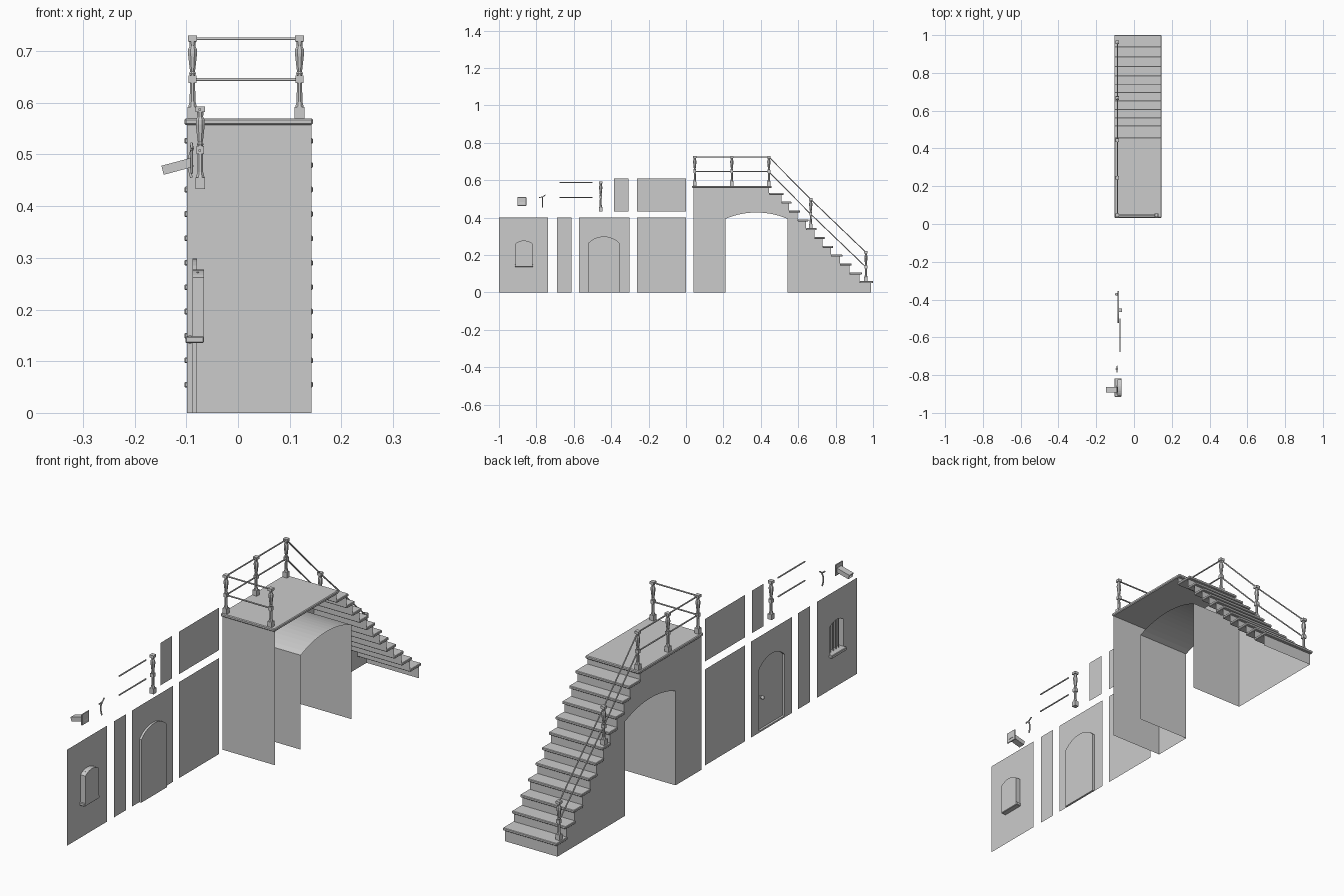
import bpy, bmesh, math
from mathutils import Vector, Matrix

if "Cube" in bpy.data.objects:
    bpy.data.objects.remove(bpy.data.objects["Cube"])


def finish(name, bm):
    mesh = bpy.data.meshes.new(name)
    bm.to_mesh(mesh)
    bm.free()
    ob = bpy.data.objects.new(name, mesh)
    bpy.context.collection.objects.link(ob)
    return ob


def add_box(bm, lo, hi):
    lo, hi = Vector(lo), Vector(hi)
    m = Matrix.Translation((lo + hi) / 2) @ Matrix.Diagonal((hi - lo).to_4d())
    return bmesh.ops.create_cube(bm, size=1, matrix=m)["verts"]


def box(name, lo, hi, bevel=0):
    bm = bmesh.new()
    add_box(bm, lo, hi)
    if bevel:
        bmesh.ops.bevel(bm, geom=bm.edges[:], offset=bevel, segments=1, affect='EDGES')
    return finish(name, bm)


def sheet(bm, x, *loops):
    """Flat wall at x from (y, z) loops; further loops are holes."""
    edges = []
    for loop in loops:
        vs = [bm.verts.new((x, y, z)) for y, z in loop]
        edges += [bm.edges.new((a, b)) for a, b in zip(vs, vs[1:] + vs[:1])]
    made = bmesh.ops.triangle_fill(bm, edges=edges, use_beauty=True)["geom"]
    for f in made:
        if isinstance(f, bmesh.types.BMFace):
            f.normal_update()
            if f.normal.x > 0:
                f.normal_flip()


def strip(bm, path, x0, x1, inward=False):
    """Sweep a (y, z) path across x."""
    a = [bm.verts.new((x0, y, z)) for y, z in path]
    b = [bm.verts.new((x1, y, z)) for y, z in path]
    for i in range(len(path) - 1):
        quad = [a[i], b[i], b[i + 1], a[i + 1]]
        bm.faces.new(quad[::-1] if inward else quad)


def arch(y0, y1, bottom, spring, rise, n=10):
    """Segmental arch outline, bottom left over the top to bottom right."""
    half = (y1 - y0) / 2
    r = (half * half + rise * rise) / (2 * rise)
    a = math.asin(half / r)
    pts = [(y0, bottom)]
    for i in range(n + 1):
        t = -a + 2 * a * i / n
        pts.append(((y0 + y1) / 2 + r * math.sin(t), spring + rise - r + r * math.cos(t)))
    return pts + [(y1, bottom)]


def rect(y0, y1, z0, z1):
    return [(y0, z0), (y0, z1), (y1, z1), (y1, z0)]


def rod(name, points, radius=.003):
    cu = bpy.data.curves.new(name, 'CURVE')
    cu.dimensions = '3D'
    cu.bevel_depth, cu.bevel_resolution, cu.use_fill_caps = radius, 1, True
    sp = cu.splines.new('POLY')
    sp.points.add(len(points) - 1)
    for p, co in zip(sp.points, points):
        p.co = (*co, 1)
    ob = bpy.data.objects.new(name, cu)
    bpy.context.collection.objects.link(ob)
    return ob


# Staircase dimensions
WALL_L, WALL_R = -.099, .142
EDGE_L, EDGE_R = -.104, .145
FRONT, DECK_END, DECK_LOW, DECK_TOP = .04, .457, .557, .57
NOSE, THICK = .012, .011
ends = [1, .94, .886, .836, .786, .742, .698, .654, .609, .563, .522]
tops = [.06 + .0472 * k for k in range(len(ends))]

# Platform and treads
box("platform", (EDGE_L, .033, DECK_LOW), (EDGE_R, DECK_END, DECK_TOP), .003)
outline = [(FRONT, 0), (FRONT, DECK_LOW), (DECK_END - NOSE, DECK_LOW)]
back = DECK_END - NOSE
for end, top in reversed(list(zip(ends, tops))):
    box("tread", (EDGE_L, back, top - THICK), (EDGE_R, end, top), .002)
    outline += [(back, top - THICK / 2), (end - NOSE, top - THICK / 2)]
    back = end - NOSE
outline.append((back, 0))

# Arched masonry under the stairs, open on the hidden side
passage = arch(.21, .543, 0, .393, .034, 14)
bm = bmesh.new()
sheet(bm, WALL_L, outline + passage[::-1])
strip(bm, outline, WALL_L, WALL_R)
strip(bm, passage, WALL_L, WALL_R, True)
finish("stair_walls", bm)


# Turned post: square blocks joined by an eight-sided spindle
def post_mesh():
    bm = bmesh.new()
    for h, z0, z1 in ((.0095, 0, .022), (.0075, .068, .083), (.009, .149, .16)):
        add_box(bm, (-h, -h, z0), (h, h, z1))
    profile = [(.009, .022), (.006, .033), (.0055, .068), (.0055, .083), (.007, .087),
               (.005, .091), (.006, .096), (.0095, .125), (.009, .134), (.006, .14), (.007, .149)]
    rings = []
    for r, z in profile:
        rings.append([bm.verts.new((r * math.cos(t), r * math.sin(t), z))
                      for t in (math.pi / 8 + math.pi / 4 * i for i in range(8))])
    for lo, hi in zip(rings, rings[1:]):
        for i in range(8):
            j = (i + 1) % 8
            bm.faces.new((lo[i], lo[j], hi[j], hi[i]))
    return finish("post", bm)


post = post_mesh()
post.location = (-.073, -.456, .433)
RAIL_X, CORNER_X = -.088, .119
line = [(RAIL_X, .047, DECK_TOP), (RAIL_X, .245, DECK_TOP), (RAIL_X, .443, DECK_TOP),
        (RAIL_X, .667, tops[6]), (RAIL_X, .962, tops[0])]
corner = (CORNER_X, .047, DECK_TOP)
for place in line + [corner]:
    p = post.copy()
    p.name = "railing_post"
    p.location = place
    bpy.context.collection.objects.link(p)

# Handrails
for name, h in (("lower_rail", .075), ("upper_rail", .154)):
    path = [corner] + line
    for a, b in zip(path, path[1:]):
        rod(name, [(x, y, z + h) for x, y, z in (a, b)])
    rod("loose_" + name, [(-.074, y, .433 + h) for y in (-.677, -.5)])

# Plain wall panels
PX = -.088
for y0, y1, z0, z1 in ((-.69, -.613, 0, .4), (-.263, 0, 0, .4),
                       (-.385, -.308, .433, .61), (-.263, 0, .433, .61)):
    bm = bmesh.new()
    sheet(bm, PX, rect(y0, y1, z0, z1))
    finish("wall_panel", bm)

# Door panel with recessed arched door
door = arch(-.524, -.354, 0, .262, .037)
bm = bmesh.new()
sheet(bm, PX, [(-.572, 0), (-.572, .4), (-.302, .4), (-.302, 0)] + door[::-1])
strip(bm, door, PX, -.079, True)
sheet(bm, -.079, door)
finish("door_panel", bm)
box("door_threshold", (PX, -.524, 0), (-.079, -.354, .007))
bm = bmesh.new()
bmesh.ops.create_uvsphere(bm, u_segments=10, v_segments=6, radius=.008,
                          matrix=Matrix.Translation((-.093, -.372, .142)))
add_box(bm, (-.09, -.375, .139), (-.079, -.369, .145))
finish("door_knob", bm)

# Window panel with deep reveal, sill and bars
window = arch(-.911, -.822, .145, .262, .015)
bm = bmesh.new()
sheet(bm, PX, rect(-1, -.738, 0, .4), window)
strip(bm, window, PX, -.066, True)
sheet(bm, -.066, window)
finish("window_panel", bm)
box("window_sill", (-.102, -.915, .135), (-.066, -.817, .148), .002)
for i in range(4):
    y = -.911 + .0178 * (i + 1)
    rod("window_bar", [(-.078, y, .145), (-.078, y, .273)], .0025)

# Drain spout: wall plate with a tilted open channel
box("spout_plate", (-.092, -.902, .463), (-.087, -.854, .509), .001)
bm = bmesh.new()
W, H, T = .014, .009, .003
add_box(bm, (-.06, -W, -H), (0, W, -H + T))
add_box(bm, (-.06, -W, H - T), (0, W, H))
for s in (-1, 1):
    lo, hi = sorted((s * W, s * (W - T)))
    add_box(bm, (-.06, lo, -H), (0, hi, H))
spout = finish("spout_channel", bm)
spout.location = (-.088, -.877, .485)
spout.rotation_euler.y = -math.radians(15)

# Forked door handle
rod("handle_stem", [(-.088, -.768, .512), (-.094, -.768, .495), (-.095, -.768, .475),
                    (-.09, -.768, .455)], .003)
rod("handle_arms", [(-.09, -.787, .508), (-.089, -.768, .509), (-.09, -.752, .521)], .003)
